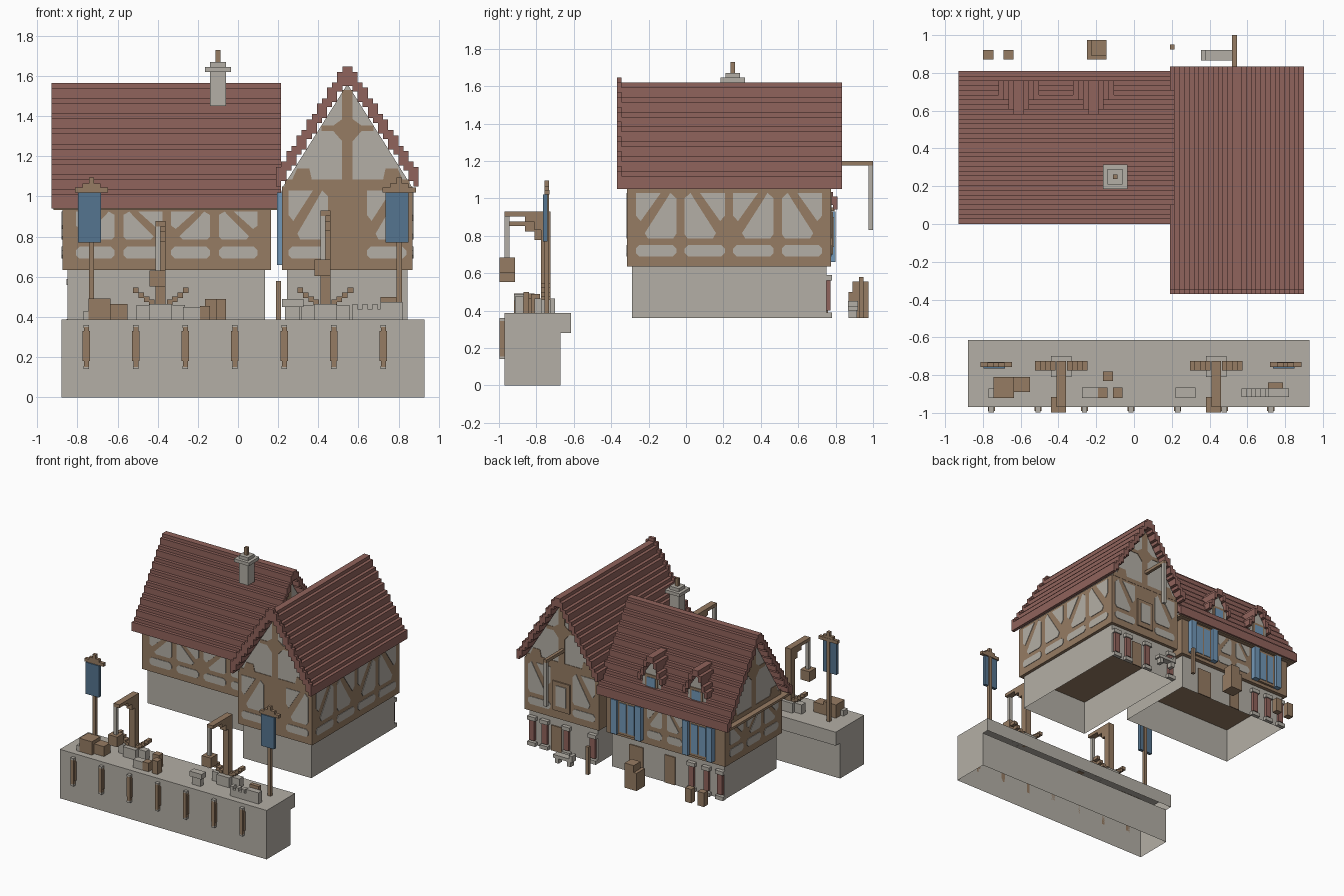
import bpy, bmesh, math
from mathutils import Vector

if "Cube" in bpy.data.objects:
    bpy.data.objects.remove(bpy.data.objects["Cube"])


def material(name, rgb):
    m = bpy.data.materials.new(name)
    m.diffuse_color = tuple((c / 255) ** 2.2 for c in rgb) + (1,)
    m.use_nodes = True
    m.node_tree.nodes["Principled BSDF"].inputs["Base Color"].default_value = m.diffuse_color
    return m


STONE = material("pale stone", (178, 173, 164))
WOOD = material("brown timber", (149, 123, 99))
ROOF = material("red roof tile", (143, 99, 92))
BLUE = material("shutter blue", (113, 150, 182))
FLAG = material("banner blue", (86, 116, 142))


# A piece is a 2D outline pushed along an axis: "y" takes (x, z), "x" takes (y, z)
def box(x0, x1, y0, y1, z0, z1):
    return ([(x0, z0), (x1, z0), (x1, z1), (x0, z1)], "y", y0, y1)


def make(name, mat, pieces, open_bottom=False):
    bm = bmesh.new()
    for pts, axis, a0, a1 in pieces:
        def at(p, a):
            return (p[0], a, p[1]) if axis == "y" else (a, p[0], p[1])
        r0 = [bm.verts.new(at(p, a0)) for p in pts]
        r1 = [bm.verts.new(at(p, a1)) for p in pts]
        bm.faces.new(r0)
        bm.faces.new(r1[::-1])
        for i in range(len(pts)):
            j = (i + 1) % len(pts)
            bm.faces.new((r0[i], r1[i], r1[j], r0[j]))
    bmesh.ops.recalc_face_normals(bm, faces=bm.faces[:])
    if open_bottom:
        low = [f for f in bm.faces if f.normal.z < -0.9]
        bmesh.ops.delete(bm, geom=low, context="FACES")
    me = bpy.data.meshes.new(name)
    bm.to_mesh(me)
    bm.free()
    me.materials.append(mat)
    ob = bpy.data.objects.new(name, me)
    bpy.context.collection.objects.link(ob)
    return ob


# Stepped roof shell outline
def stair(c, half, zb, zt, n, thick=0.07, lift=0.0):
    w = half / n
    rises = [1 + i % 2 for i in range(n - 1)]
    unit = (zt - zb - thick) / sum(rises)
    tops = [zb + thick + unit * sum(rises[:i]) + lift for i in range(n)]
    outer, inner = [], []
    for i, t in enumerate(tops):
        d0, d1 = half - i * w, half - (i + 1) * w
        outer += [(d0, t), (d1, t)]
        inner += [(d0, t - thick - lift), (d1, t - thick - lift)]
    outer, inner = outer[:-1], inner[:-1]
    up = [(c - d, z) for d, z in outer] + [(c + d, z) for d, z in reversed(outer)]
    back = [(c + d, z) for d, z in inner] + [(c - d, z) for d, z in reversed(inner)]
    return up + back


# Plaster fields of a timber wall: braced bays above, chamfered panels below
def plaster(axis, pos, u0, u1, z1, bays):
    out, w = [], (u1 - u0) / bays
    a = (pos - 0.004, pos + 0.004)
    for i in range(bays):
        l, r = u0 + i * w + 0.022, u0 + (i + 1) * w - 0.022
        flip = i % 2 == 1
        z0, h, b = 0.785, z1 - 0.785, r - l
        tri = [(0, .5), (.12, .38), (.62, 1), (0, 1)]
        trap = [(.3, 0), (.92, 0), (1, .1), (1, .88), (.85, 1), (.75, .85), (.22, .12)]
        for shape in (tri, trap):
            pts = [((r - s * b) if flip else (l + s * b), z0 + t * h) for s, t in shape]
            out.append((pts, axis, *a))
        k = 0.018
        out.append(([(l + k, .69), (r - k, .69), (r, .69 + k), (r, .75 - k), (r - k, .75),
                     (l + k, .75), (l, .75 - k), (l, .69 + k)], axis, *a))
    return out


# Timber on a plaster gable: king post, collar, foot beam and knees
def gable_timber(axis, pos, c, half, zb, zt):
    a = (pos - 0.004, pos + 0.004)
    def rect(u0, u1, z0, z1):
        return ([(u0, z0), (u1, z0), (u1, z1), (u0, z1)], axis, *a)
    h = zt - zb
    zc = zb + h * .54
    hw = half * .42
    out = [rect(c - .026, c + .026, zb, zt - .03), rect(c - half, c + half, zb, zb + .035),
           rect(c - hw, c + hw, zc, zc + .028)]
    for s in (-1, 1):
        out.append(([(c + s * .026, zc + .06), (c + s * .07, zc + .028),
                     (c + s * .07, zc), (c + s * .026, zc - .05)], axis, *a))
        out.append(([(c + s * (half - .02), zb), (c + s * (half - .14), zb),
                     (c + s * (half - .12), zb + .09), (c + s * (half - .06), zb + .09)], axis, *a))
    return out


# Right wing
make("right_stone_base", STONE, [box(.245, .845, -.29, .75, .36, .636)], True)
make("right_timber_storey", WOOD, [box(.22, .87, -.315, .775, .635, 1.05)])
tri = [(.225, 1.05), (.865, 1.05), (.545, 1.56)]
make("right_gable", STONE, [(tri, "y", -.313, .773)])
make("right_gable_timber", WOOD, gable_timber("y", -.313, .545, .31, 1.05, 1.56)
     + gable_timber("y", .773, .545, .31, 1.05, 1.56))
make("right_roof", ROOF, [(stair(.545, .355, 1.05, 1.62, 14), "y", -.345, .835)])
make("right_roof_trim", ROOF, [(stair(.545, .355, 1.05, 1.62, 14, lift=.027), "y", -.37, -.345)])
make("right_plaster", STONE,
     plaster("y", -.315, .23, .47, 1.03, 1) + plaster("y", -.315, .62, .86, 1.03, 1)
     + plaster("x", .87, -.29, .75, 1.03, 4) + plaster("x", .22, -.29, .06, 1.03, 2)
     + plaster("y", .775, .23, .47, 1.03, 1) + plaster("y", .775, .62, .86, 1.03, 1))

# Left wing
make("left_stone_base", STONE, [box(-.85, .135, .08, .73, .36, .636)], True)
make("left_timber_storey", WOOD, [box(-.875, .165, .05, .76, .635, .945),
                                  box(-.92, .205, .015, .795, .932, .95)])
tri = [(.055, .945), (.755, .945), (.405, 1.50)]
make("left_gable", STONE, [(tri, "x", -.873, .163)])
make("left_gable_timber", WOOD, gable_timber("x", -.873, .405, .34, .95, 1.50)
     + gable_timber("x", .163, .405, .34, .95, 1.50))
make("left_roof", ROOF, [(stair(.405, .405, .94, 1.565, 16), "x", -.93, .215)])
make("left_plaster", STONE, plaster("y", .05, -.83, .12, .925, 4)
     + plaster("x", -.875, .08, .73, .925, 3)
     + plaster("y", .76, -.52, -.17, .925, 2))

# Dormers on the rear slope
for cx in (-.61, -.215):
    make("dormer_wall", STONE, [box(cx - .08, cx + .08, .6, .735, 1.0, 1.16),
         ([(cx - .08, 1.16), (cx + .08, 1.16), (cx, 1.28)], "y", .6, .735)])
    make("dormer_roof", ROOF, [(stair(cx, .108, 1.13, 1.33, 4, .05), "y", .55, .76)])
    make("dormer_frame", WOOD, [box(cx - .055, cx + .055, .735, .742, 1.04, 1.18)])
    make("dormer_glass", BLUE, [box(cx - .038, cx + .038, .742, .746, 1.06, 1.16)])

# Chimney
make("chimney", STONE, [box(-.14, -.06, .21, .29, 1.45, 1.62),
     box(-.165, -.035, .185, .315, 1.62, 1.645), box(-.14, -.06, .21, .29, 1.645, 1.67)])
make("chimney_pot", WOOD, [box(-.112, -.087, .238, .263, 1.67, 1.73)])

# Shuttered windows on the rear and inner walls
for cx in (-.655, -.03):
    make("window_frame", WOOD, [box(cx - .08, cx + .08, .76, .778, .66, .93)])
    make("window_glass", BLUE, [box(cx + s - .028, cx + s + .028, .778, .783, .68, .91)
                                for s in (-.035, .035)])
    make("shutters", BLUE, [box(cx + s - .025, cx + s + .025, .76, .8, .66, .93)
                            for s in (-.105, .105)])
make("inner_shutters", BLUE, [box(.195, .22, y, y + .06, .66, 1.02) for y in (-.27, -.06)])
make("inner_glass", BLUE, [box(.215, .22, -.2, -.07, .69, 1.0)])

# Loft hatch and hoist on the rear gable
make("loft_hatch", WOOD, [box(.47, .62, .775, .785, .7, .93)])
make("loft_panel", STONE, [box(.5, .59, .785, .79, .74, .9)])
make("hoist_beam", WOOD, [box(.52, .545, .77, 1.0, 1.175, 1.2)])
make("hoist_chain", STONE, [box(.52, .545, .975, 1.0, .83, 1.175)])

# Arcade columns and doors at the rear ground floor
for xs, y in (((.28, .51, .70, .81), .75), ((-.82, -.70, -.57), .73)):
    make("column_shafts", ROOF, [box(x - .022, x + .022, y, y + .022, .4, .56) for x in xs])
    make("column_stones", STONE, [box(x - .035, x + .035, y, y + .03, z, z + .03)
                                  for x in xs for z in (.36, .56)])
make("rear_doors", WOOD, [box(-.14, -.02, .73, .738, .36, .58), box(.56, .65, .75, .758, .36, .56),
                          box(-.42, -.33, .73, .738, .36, .58)])

# Goods behind the house
make("rear_crates", WOOD, [box(-.25, -.145, .87, .975, .36, .5), box(-.225, -.145, .89, .975, .5, .555),
     box(-.8, -.745, .87, .92, .36, .47), box(-.69, -.637, .87, .92, .36, .47)])
make("rear_post", WOOD, [box(.19, .215, .925, .95, .36, .58)])
make("rear_bench", STONE, [box(.355, .52, .865, .92, .4, .425), box(.37, .4, .87, .915, .36, .4),
                           box(.475, .505, .87, .915, .36, .4), box(.355, .38, .865, .92, .425, .45)])

# Quay
quay = [(-.97, 0), (-.67, 0), (-.67, .28), (-.615, .28), (-.615, .387), (-.97, .387)]
make("quay", STONE, [(quay, "x", -.88, .93)], True)
fenders = [-.755 + i * .2465 for i in range(7)]
make("fenders", WOOD, [box(x - .013, x + .013, -.997, -.97, .15, .35) for x in fenders]
     + [box(x - .019, x + .019, -.99, -.97, .18, .33) for x in fenders])
make("fender_caps", STONE, [box(x - .014, x + .014, -.997, -.97, z, z + .015)
                            for x in fenders for z in (.14, .345)])

# Quay cranes
for cx, zt in ((-.385, .877), (.435, .93)):
    make("crane_base", STONE, [box(cx - .055, cx + .055, -.81, -.70, .385, .465),
                               box(cx - .12, cx + .12, -.775, -.725, .385, .46)])
    make("crane_frame", WOOD, [box(cx - .025, cx + .025, -.775, -.725, .385, zt),
         box(cx - .025, cx + .025, -.97, -.725, zt - .026, zt),
         box(cx - .025, cx + .025, -.86, -.77, zt - .055, zt - .026),
         box(cx - .025, cx + .025, -.81, -.77, zt - .1, zt - .05)])
    make("crane_handles", WOOD, [box(cx + s * d - .014, cx + s * d + .014, -.775, -.725, z, z + .027)
         for s in (-1, 1) for d, z in ((.045, .46), (.07, .475), (.097, .495), (.125, .52))])
    make("crane_chain", STONE, [box(cx - .025, cx, -.97, -.945, zt - .245, zt - .026)])
    make("crane_load", WOOD, [box(cx - .055, cx + .025, -.997, -.915, zt - .325, zt - .245)])

# Banners
for cx in (-.73, .803):
    make("banner_pole", WOOD, [box(cx - .013, cx + .013, -.757, -.732, .385, 1.095),
         box(cx - .083, cx + .083, -.757, -.73, 1.02, 1.045),
         box(cx - .045, cx + .045, -.757, -.732, 1.045, 1.065)])
    make("banner", FLAG, [box(cx - .068, cx + .047, -.765, -.74, .77, 1.02)])

# Goods on the quay
make("quay_crates", WOOD, [box(-.745, -.635, -.92, -.81, .385, .492),
     box(-.635, -.55, -.89, -.81, .385, .465), box(-.19, -.14, -.92, -.865, .385, .455),
     box(-.11, -.06, -.92, -.865, .385, .49), box(-.165, -.11, -.83, -.78, .385, .49),
     box(.71, .79, -.87, -.84, .385, .5)])
make("quay_stones", STONE, [box(-.77, -.745, -.92, -.87, .385, .43),
     box(-.275, -.19, -.92, -.865, .385, .45), box(.235, .31, -.91, -.875, .385, .45),
     box(.22, .325, -.92, -.865, .45, .49), box(.57, .82, -.915, -.87, .385, .44),
     box(.71, .82, -.915, -.87, .44, .475)]
     + [box(x, x + .025, -.915, -.87, .44, .465) for x in (.57, .62, .67)])
